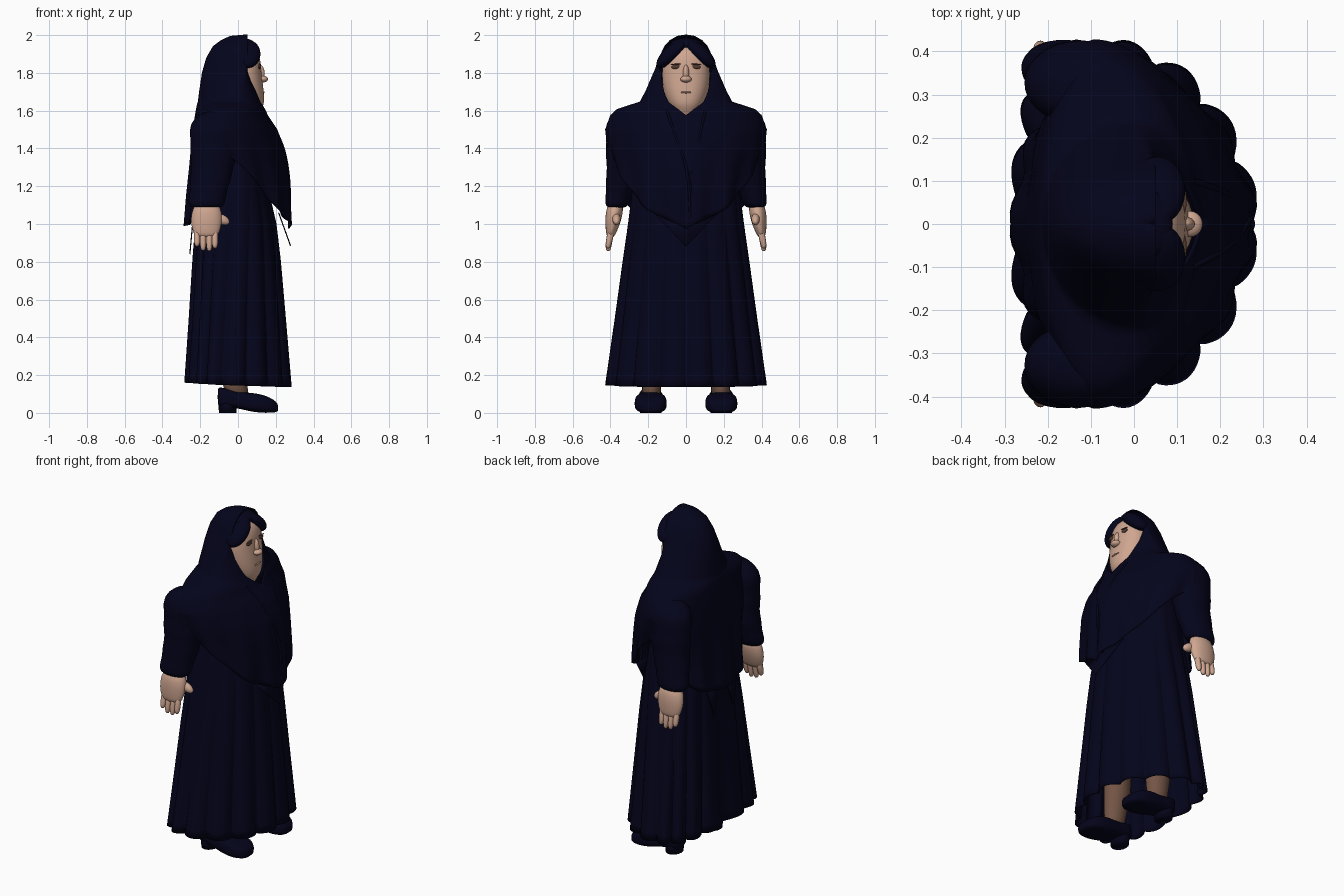
import bpy, bmesh, math
from math import sin, cos, pi, radians

if "Cube" in bpy.data.objects:
    bpy.data.objects.remove(bpy.data.objects["Cube"], do_unlink=True)


def material(name, rgb):
    m = bpy.data.materials.new(name)
    m.use_nodes = True
    m.diffuse_color = (*rgb, 1)
    m.node_tree.nodes["Principled BSDF"].inputs["Base Color"].default_value = (*rgb, 1)
    return m


NAVY = material("navy cloth", (0.0013, 0.0013, 0.0115))
SKIN = material("skin", (0.62, 0.38, 0.28))
LEG = material("brown stocking", (0.17, 0.09, 0.06))
EYE = material("dark brown eye", (0.09, 0.045, 0.03))
LIP = material("muted lip", (0.5, 0.29, 0.22))


def finish(name, bm, mat, subdiv=0, thick=0):
    bmesh.ops.remove_doubles(bm, verts=bm.verts, dist=0.0005)
    bmesh.ops.recalc_face_normals(bm, faces=bm.faces)
    me = bpy.data.meshes.new(name)
    bm.to_mesh(me)
    bm.free()
    ob = bpy.data.objects.new(name, me)
    bpy.context.collection.objects.link(ob)
    me.materials.append(mat)
    for p in me.polygons:
        p.use_smooth = True
    if thick:
        mod = ob.modifiers.new("thickness", "SOLIDIFY")
        mod.thickness, mod.offset = thick, 0
    if subdiv:
        mod = ob.modifiers.new("smooth", "SUBSURF")
        mod.levels = mod.render_levels = subdiv


def loft(name, rings, mat, closed=True, caps=True, **kw):
    bm = bmesh.new()
    rows = [[bm.verts.new(p) for p in r] for r in rings]
    n = len(rows[0])
    for a, b in zip(rows, rows[1:]):
        for i in range(n if closed else n - 1):
            j = (i + 1) % n
            bm.faces.new((a[i], a[j], b[j], b[i]))
    if caps:
        bm.faces.new(rows[0])
        bm.faces.new(rows[-1])
    finish(name, bm, mat, **kw)


def ellipsoid(name, loc, size, mat, tilt=0, pitch=0):
    bpy.ops.mesh.primitive_uv_sphere_add(segments=24, ring_count=14, location=loc, rotation=(tilt, pitch, 0))
    ob = bpy.context.object
    ob.name, ob.scale = name, size
    ob.data.materials.append(mat)
    bpy.ops.object.shade_smooth()


def stack(rows, n=16):
    """Elliptic rings from rows of z, x, y, x radius, y radius."""
    return [[(x + rx * cos(2 * pi * i / n), y + ry * sin(2 * pi * i / n), z) for i in range(n)]
            for z, x, y, rx, ry in rows]


def sample(table, z):
    """Linear blend in a table sorted from high z to low z."""
    for a, b in zip(table, table[1:]):
        if z >= b[0]:
            t = min(1, max(0, (a[0] - z) / (a[0] - b[0])))
            return [p + (q - p) * t for p, q in zip(a[1:], b[1:])]
    return table[-1][1:]


def power(v, e):
    return math.copysign(abs(v) ** e, v)


def section(row, a, e=1.0, grow=0.0):
    back, mid, front, width = row[:4]
    c, s = power(cos(a), e), power(sin(a), e)
    reach = front - mid if c > 0 else mid - back
    return mid + (reach + grow) * c, (width + grow) * s


# Long gown with flared, scalloped hem: z, back, middle, front, half width
GOWN = [(1.58, -.10, 0, .05, .15), (1.4, -.18, 0, .10, .255), (1.2, -.205, 0, .155, .28),
        (1.0, -.222, -.02, .2, .303), (.8, -.235, -.04, .222, .33), (.5, -.25, -.06, .245, .368),
        (.14, -.27, -.08, .272, .416)]
rings = []
for k in range(31):
    t = k / 30
    ring = []
    for i in range(192):
        a = 2 * pi * i / 192
        z = 1.58 + (.148 - .012 * cos(a) - 1.58) * t
        fold = .022 * (1.7 * abs(sin(8 * a)) ** .8 - 1) * max(0, t - .2) / .8
        ring.append((*section(sample(GOWN, z), a, 1.03 if cos(a) > 0 else .74, fold), z))
    rings.append(ring)
loft("gown", rings, NAVY, caps=False, thick=.006)

# Head shawl: z, back, middle, front, half width, opening angle
SHAWL = [(2.0, .04, .05, .05, .002, 90), (1.993, -.04, .05, .05, .045, 90), (1.97, -.09, .05, .05, .085, 90),
         (1.94, -.13, .05, .05, .112, 90), (1.88, -.165, .05, .05, .14, 90), (1.8, -.188, .03, .06, .17, 50),
         (1.7, -.203, 0, .11, .213, 33), (1.645, -.21, 0, .125, .243, 22), (1.63, -.215, -.04, .133, .29, 15),
         (1.605, -.22, -.07, .143, .365, 7), (1.575, -.225, -.08, .155, .398, 0), (1.5, -.235, -.09, .205, .425, 0),
         (1.4, -.245, -.08, .245, .41, 0), (1.3, -.252, -.05, .262, .38, 0),
         (1.15, -.265, 0, .272, .35, 0), (.9, -.28, 0, .28, .325, 0)]


def shawl_point(a, z, drop):
    fold = .011 * drop * sin(13 * abs(a - pi) + 1)
    shoulder = min(1, max(0, (1.65 - z) / .1))
    e = 1 + .12 * shoulder - (.25 * drop if cos(a) < 0 else 0)
    x, y = section(sample(SHAWL, z), a, e, fold)
    return x, y, z


def hem_height(a):
    c, s = cos(a), abs(sin(a))
    if c > 0:
        return .975 + .14 * s + .245 * s ** 6
    return 1.36 - .37 * abs(c) ** .55


rings = []
heights = [r[0] for r in SHAWL[:12]]
heights = sorted(heights + [(p + q) / 2 for p, q in zip(heights, heights[1:])], reverse=True)
for z in heights:
    a0 = radians(sample(SHAWL, z)[4])
    rings.append([shawl_point(a0 + 2 * (pi - a0) * i / 120, z, 0) for i in range(121)])
for k in range(1, 17):
    t = k / 16
    angles = [2 * pi * i / 120 for i in range(121)]
    rings.append([shawl_point(a, 1.5 + (hem_height(a) - 1.5) * t, t) for a in angles])
loft("head_shawl", rings, NAVY, closed=False, caps=False, thick=.006)

# Soft folds crossing the chest
for name, path in (("chest_fold_left", [(.3, 1.6), (.2, 1.45), (.08, 1.25), (.2, 1.0)]),
                   ("chest_fold_right", [(-.3, 1.6), (-.15, 1.45), (0, 1.3), (.1, 1.0)])):
    cu = bpy.data.curves.new(name, "CURVE")
    cu.dimensions, cu.bevel_depth = "3D", .007
    sp = cu.splines.new("BEZIER")
    sp.bezier_points.add(len(path) - 1)
    for bp, (a, z) in zip(sp.bezier_points, path):
        bp.co = shawl_point(a % (2 * pi), z, 0)
        bp.handle_left_type = bp.handle_right_type = "AUTO"
    cu.materials.append(NAVY)
    bpy.context.collection.objects.link(bpy.data.objects.new(name, cu))

# Thin pointed tails under the shawl hem
for name, x0, x1, y, half, tip in (("front_tail", .215, .278, 0, .17, .885),
                                   ("back_tail_left", -.235, -.255, .09, .07, .84),
                                   ("back_tail_right", -.235, -.255, -.09, .07, .84)):
    loft(name, [[(x0, y - half, 1.06), (x0, y + half, 1.06)], [(x1, y - .004, tip), (x1, y + .004, tip)]],
         NAVY, closed=False, caps=False, thick=.006)

# Head: z, back, middle, front, half width
HEAD = [(1.95, 0, .03, .06, .05), (1.92, -.06, .03, .105, .095), (1.86, -.09, .02, .122, .122),
        (1.8, -.1, .02, .124, .13), (1.72, -.09, .02, .136, .124), (1.66, -.06, .02, .14, .108),
        (1.62, -.06, .02, .136, .09), (1.59, -.06, .01, .11, .07), (1.5, -.07, 0, .08, .06)]
loft("head", [[(*section(r[1:], 2 * pi * i / 24, .9), r[0]) for i in range(24)] for r in HEAD], SKIN, subdiv=1)
ellipsoid("nose_bridge", (.118, 0, 1.795), (.023, .017, .048), SKIN)
ellipsoid("nose_tip", (.13, 0, 1.767), (.029, .03, .018), SKIN)
ellipsoid("mouth", (.135, 0, 1.697), (.006, .03, .005), LIP)
ellipsoid("under_cap", (.02, 0, 1.95), (.07, .085, .034), NAVY)

for side, s in (("left", 1), ("right", -1)):
    # Face details and the parted front of the cap
    ellipsoid(side + "_eye", (.114, s * .054, 1.832), (.008, .024, .011), EYE, s * -.08)
    ellipsoid(side + "_eyelid", (.116, s * .054, 1.845), (.006, .028, .004), EYE, s * -.08)
    ellipsoid(side + "_cap_front", (.055, s * .077, 1.9), (.064, .1, .042), NAVY, s * radians(-42))

    # Creased sleeve
    SLEEVE = [(1.605, -.09, .31, .07, .06), (1.56, -.11, .32, .13, .09), (1.5, -.122, .328, .14, .105),
              (1.43, -.124, .33, .125, .09), (1.37, -.128, .333, .13, .096), (1.3, -.135, .335, .108, .082),
              (1.24, -.145, .34, .112, .086), (1.18, -.155, .35, .098, .072), (1.13, -.165, .36, .1, .07),
              (1.095, -.167, .367, .095, .06), (1.085, -.167, .367, .07, .04)]
    loft(side + "_sleeve", stack([(z, x, s * y, rx, ry) for z, x, y, rx, ry in SLEEVE], 20), NAVY, subdiv=1)

    # Hand with four fingers and a thumb
    PALM = [(1.12, -.165, .37, .06, .04), (1.06, -.165, .38, .084, .048), (1.0, -.168, .388, .085, .04),
            (.95, -.168, .397, .068, .027), (.93, -.168, .4, .058, .018)]
    loft(side + "_palm", stack([(z, x, s * y, rx, ry) for z, x, y, rx, ry in PALM]), SKIN, subdiv=1)
    for f, (x, tip) in enumerate([(-.217, .88), (-.185, .858), (-.152, .855), (-.122, .87)]):
        loft(f"{side}_finger_{f + 1}", stack([(.98, x, s * .393, .019, .022), (.92, x, s * .405, .019, .019),
             (tip + .015, x, s * .412, .017, .017), (tip, x, s * .412, .008, .008)], 8), SKIN, subdiv=1)
    ellipsoid(side + "_thumb", (-.088, s * .368, 1.025), (.046, .022, .026), SKIN, pitch=radians(25))

    # Leg and shoe
    loft(side + "_leg", stack([(.6, -.02, s * .16, .085, .08), (.3, -.025, s * .175, .08, .065),
                               (.15, -.015, s * .182, .064, .052), (.06, 0, s * .185, .06, .045)]), LEG)
    rings = []
    for x, lo, hi, hw in [(-.108, .04, .13, .035), (-.098, .03, .138, .056), (-.05, .03, .126, .064),
                          (0, .024, .11, .07), (.06, .008, .108, .082), (.12, 0, .1, .088),
                          (.17, 0, .082, .08), (.203, .003, .06, .056), (.213, .01, .04, .025)]:
        mid, h = (lo + hi) / 2, (hi - lo) / 2
        rings.append([(x, s * (.187 + hw * power(cos(a), .6)), mid + h * power(sin(a), .6))
                      for a in (2 * pi * i / 20 for i in range(20))])
    loft(side + "_shoe", rings, NAVY, subdiv=1)
    loft(side + "_shoe_heel", stack([(.07, -.055, s * .187, .05, .06), (0, -.055, s * .187, .046, .056)]), NAVY)
